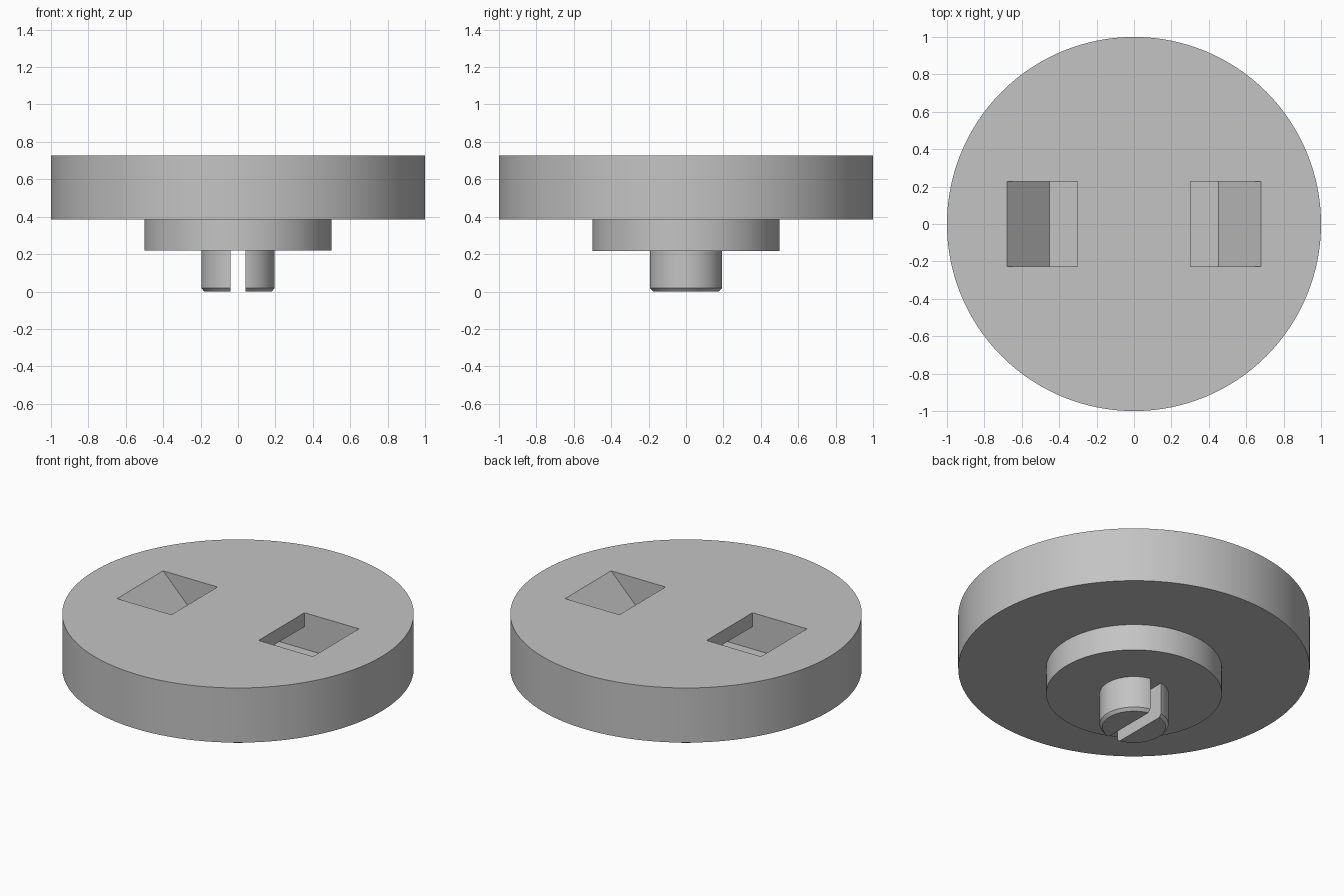
import bpy, bmesh, math

cube = bpy.data.objects.get("Cube")
if cube:
    bpy.data.objects.remove(cube, do_unlink=True)

SEGMENTS = 128
TOP, DISC_BASE, COLLAR_BASE = 0.727, 0.384, 0.218
FLOOR, BRIDGE = TOP - 0.228, TOP - 0.088

grey = bpy.data.materials.new("plain grey")
grey.use_nodes = True
colour = (0.55, 0.55, 0.55, 1)
grey.diffuse_color = colour
grey.node_tree.nodes["Principled BSDF"].inputs["Base Color"].default_value = colour


def add_object(name, bm):
    bmesh.ops.recalc_face_normals(bm, faces=bm.faces)
    mesh = bpy.data.meshes.new(name)
    bm.to_mesh(mesh)
    bm.free()
    mesh.materials.append(grey)
    obj = bpy.data.objects.new(name, mesh)
    bpy.context.collection.objects.link(obj)
    return obj


def lathe(name, profile):
    """Stack circular rings of (radius, z) into a closed solid."""
    bm = bmesh.new()
    angles = [2 * math.pi * i / SEGMENTS for i in range(SEGMENTS)]
    rings = [[bm.verts.new((r * math.cos(a), r * math.sin(a), z)) for a in angles]
             for r, z in profile]
    for low, high in zip(rings, rings[1:]):
        for i in range(SEGMENTS):
            j = (i + 1) % SEGMENTS
            bm.faces.new((low[i], low[j], high[j], high[i]))
    bm.faces.new(rings[0])
    bm.faces.new(rings[-1])
    return add_object(name, bm)


def prism(name, outline, half_width):
    """Extrude an x-z outline along y."""
    bm = bmesh.new()
    face = bm.faces.new([bm.verts.new((x, -half_width, z)) for x, z in outline])
    moved = bmesh.ops.extrude_face_region(bm, geom=[face])["geom"]
    bmesh.ops.translate(bm, vec=(0, 2 * half_width, 0),
                        verts=[v for v in moved if isinstance(v, bmesh.types.BMVert)])
    return add_object(name, bm)


def cut(target, cutter):
    cutter.hide_render = True
    bpy.context.view_layer.objects.active = target
    mod = target.modifiers.new("cut", "BOOLEAN")
    mod.operation = "DIFFERENCE"
    mod.solver = "EXACT"
    mod.object = cutter
    bpy.ops.object.modifier_apply(modifier=mod.name)
    bpy.data.objects.remove(cutter, do_unlink=True)


# Wide disc, collar and chamfered pin turned as one solid
body = lathe("stepped_disc", [(0.18, 0), (0.196, 0.018), (0.196, COLLAR_BASE),
                              (0.5, COLLAR_BASE), (0.5, DISC_BASE),
                              (1, DISC_BASE), (1, TOP)])

# Strap channel: a ramp down on each side, joined under a bridge
half = [(0.302, BRIDGE), (0.302, TOP + 0.1), (0.78, TOP + 0.1), (0.452, FLOOR)]
outline = half + [(-x, z) for x, z in reversed(half)]
cut(body, prism("strap_channel", outline, 0.228))

# Slot that splits the pin
slot = [(-0.04, -0.1), (0.04, -0.1), (0.04, COLLAR_BASE), (-0.04, COLLAR_BASE)]
cut(body, prism("pin_slot", slot, 0.3))

# Smooth round walls, sharp rims
bpy.ops.object.select_all(action="DESELECT")
body.select_set(True)
bpy.context.view_layer.objects.active = body
bpy.ops.object.shade_smooth_by_angle(angle=math.radians(30))
